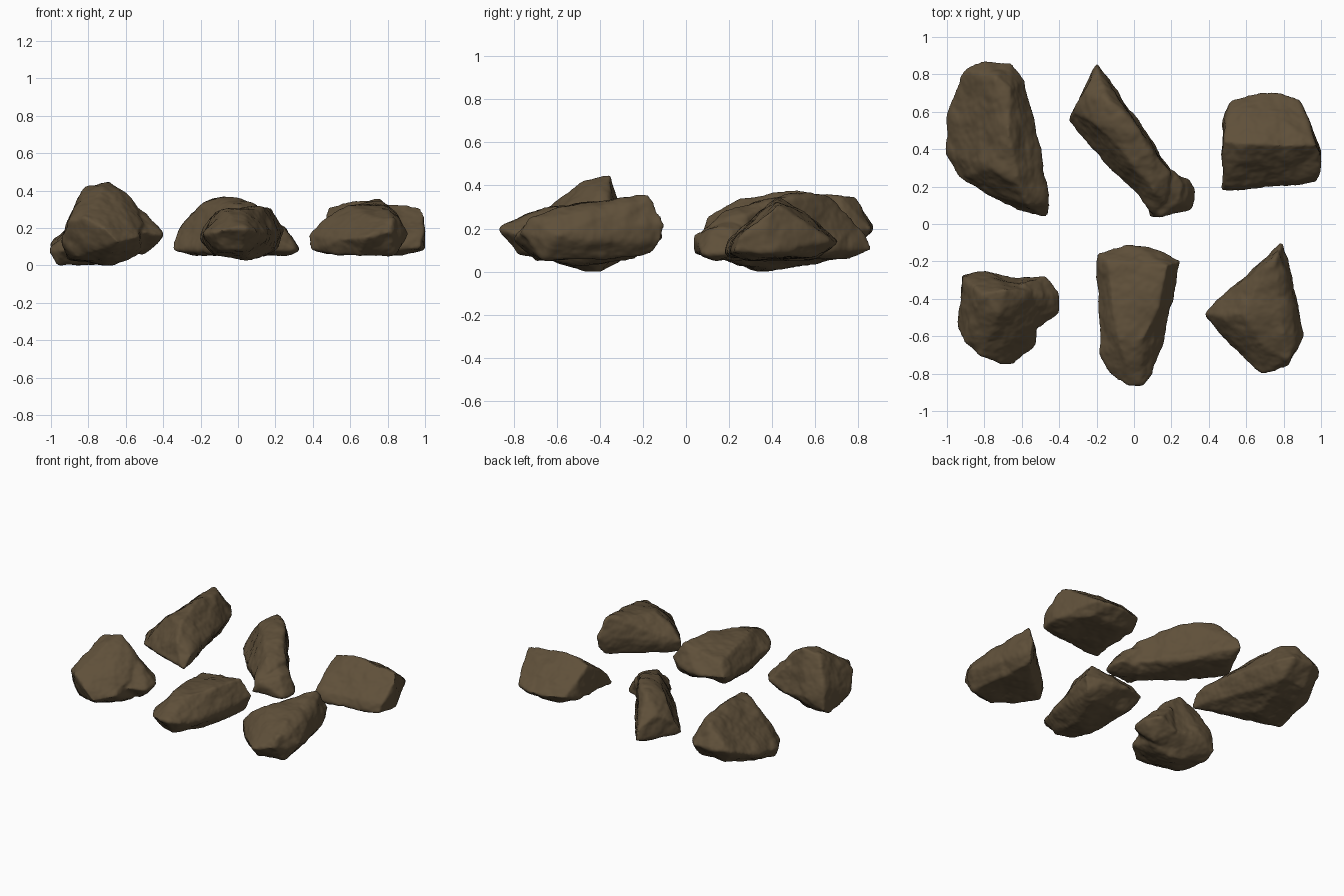
import bpy
import bmesh
from mathutils import Vector, noise

if "Cube" in bpy.data.objects:
    bpy.data.objects.remove(bpy.data.objects["Cube"], do_unlink=True)

UNIT = 0.01          # corner points are given in hundredths
VOXEL = 0.011

stone = bpy.data.materials.new("brown_stone")
stone.use_nodes = True
stone.diffuse_color = (0.115, 0.08, 0.042, 1)
shader = stone.node_tree.nodes["Principled BSDF"]
shader.inputs["Base Color"].default_value = stone.diffuse_color
shader.inputs["Roughness"].default_value = 0.9


def add_hull(bm, corners):
    """Wrap a convex block round a handful of corner points."""
    verts = [bm.verts.new(Vector(c) * UNIT) for c in corners]
    hull = bmesh.ops.convex_hull(bm, input=verts)
    loose = {g for g in hull["geom_interior"] + hull["geom_unused"]
             if isinstance(g, bmesh.types.BMVert)}
    bmesh.ops.delete(bm, geom=list(loose), context="VERTS")


def weather(mesh, seed):
    """Push the surface in and out: broad dents, chipped facets, fine grain."""
    shift = Vector((seed, -seed, seed)) * 3.7
    moved = []
    for v in mesh.vertices:
        p = v.co + shift
        dents = noise.noise(p * 6)
        facets = noise.voronoi(p * 7)[0][0] - 0.4
        grain = noise.fractal(p * 16, 0.9, 2.0, 3)
        offset = 0.002 + 0.012 * dents - 0.012 * facets + 0.005 * grain
        moved.append(v.co + v.normal * offset)
    for v, co in zip(mesh.vertices, moved):
        v.co = co
        v.co.z = max(v.co.z, 0)


def rock(name, seed, *blocks):
    """Fuse blocks into one stone, round its edges and weather it."""
    bm = bmesh.new()
    for corners in blocks:
        add_hull(bm, corners)
    mesh = bpy.data.meshes.new(name)
    bm.to_mesh(mesh)
    bm.free()
    obj = bpy.data.objects.new(name, mesh)
    bpy.context.collection.objects.link(obj)

    fuse = obj.modifiers.new("fuse", "REMESH")
    fuse.mode = "VOXEL"
    fuse.voxel_size = VOXEL
    soften = obj.modifiers.new("soften", "SMOOTH")
    soften.factor = 0.5
    soften.iterations = 6
    graph = bpy.context.evaluated_depsgraph_get()
    solid = bpy.data.meshes.new_from_object(obj.evaluated_get(graph))
    obj.modifiers.clear()
    obj.data = solid
    bpy.data.meshes.remove(mesh)

    weather(solid, seed)
    solid.name = name
    solid.materials.clear()
    solid.materials.append(stone)
    solid.shade_smooth()
    return obj


# Long ridged boulder: rim, crown, base
rock("back_right_boulder", 1, [
    (-101, 38, 8), (-97, 36, 0), (-99, 62, 12), (-91, 82, 20), (-80, 87, 20),
    (-66, 86, 20), (-58, 77, 19), (-51, 43, 20), (-45, 10, 18), (-46, 4, 10),
    (-50, 4, 13), (-62, 7, 12), (-82, 17, 10), (-94, 24, 8),
    (-74, 79, 34), (-66, 72, 35), (-67, 48, 38), (-61, 20, 32), (-56, 10, 25),
    (-75, 30, 32),
    (-85, 75, 7), (-65, 75, 7), (-75, 40, 0), (-60, 15, 6), (-85, 30, 1)])

# Slanting blade, arched along its length and flat across, with a low front foot
rock("back_middle_blade", 2, [
    (-20, 87, 10), (-20, 84, 17), (-35, 55, 8), (-33, 60, 18), (-26, 72, 25),
    (12, 5, 8), (10, 6, 17), (22, 26, 10), (-10, 34, 9), (10, 43, 12),
    (-14, 66, 35), (-20, 53, 32), (-10, 52, 36), (-1, 55, 35), (-2, 34, 33),
    (7, 41, 34), (10, 18, 29), (19, 28, 26), (17, 12, 23),
    (-20, 75, 6), (10, 12, 5), (-25, 55, 6), (0, 55, 6)],
    [(8, 4, 8), (14, 4, 17), (30, 24, 9), (33, 18, 8), (32, 8, 8),
     (27, 22, 20), (20, 30, 20), (24, 13, 21), (8, 30, 26), (5, 30, 5),
     (24, 14, 5)])

# Wedge with a crosswise ridge
rock("back_left_wedge", 3, [
    (47, 18, 8), (48, 20, 15), (98, 22, 9), (99, 24, 15), (100, 38, 27),
    (100, 39, 9), (48, 44, 31), (98, 42, 31), (60, 43, 35), (75, 42, 35),
    (48, 54, 11), (51, 67, 15), (62, 70, 14), (75, 71, 14), (88, 67, 14),
    (91, 54, 12), (60, 55, 27), (80, 55, 27),
    (55, 30, 6), (90, 30, 6), (60, 60, 6), (85, 60, 6)])

# Tall peaked stone with a shoulder on one side
rock("front_right_peak", 4, [
    (-92, -27, 8), (-91, -29, 22), (-78, -25, 15), (-60, -29, 12),
    (-94, -56, 12), (-91, -63, 23), (-85, -62, 30), (-82, -71, 26),
    (-72, -75, 20), (-64, -75, 12), (-53, -66, 15), (-51, -54, 22),
    (-50, -36, 14), (-81, -37, 43), (-69, -35, 45), (-72, -48, 42),
    (-61, -55, 31), (-58, -40, 37), (-55, -36, 33), (-52, -46, 8),
    (-91, -35, 3), (-70, -40, -1), (-70, -60, 3), (-55, -45, 5), (-86, -60, 4)],
    [(-60, -28, 12), (-47, -28, 18), (-40, -36, 17), (-40, -48, 16),
     (-50, -56, 18), (-50, -40, 6), (-56, -38, 33), (-48, -40, 26),
     (-62, -50, 10), (-65, -40, 5), (-60, -32, 32)])

# Tapering slab
rock("front_middle_slab", 5, [
    (-20, -25, 14), (-20, -15, 17), (-2, -11, 16), (14, -14, 16),
    (26, -19, 19), (21, -40, 16), (13, -72, 15), (10, -81, 18), (4, -87, 20),
    (-3, -87, 20), (-12, -82, 18), (-18, -70, 17), (-19, -50, 15),
    (-14, -20, 25), (18, -22, 31), (13, -45, 31), (5, -62, 31), (-8, -62, 30),
    (-3, -78, 26), (-12, -40, 29), (-14, -25, 8), (15, -25, 6), (22, -22, 9),
    (8, -50, 3), (2, -78, 8), (-10, -75, 8), (-12, -60, 5)])

# Pointed stone with a raised rear tip
rock("front_left_spur", 6, [
    (79, -10, 22), (79, -11, 14), (76, -17, 36), (79, -20, 33), (70, -20, 16),
    (54, -36, 14), (37, -48, 16), (39, -50, 8), (50, -60, 15), (57, -71, 14),
    (68, -80, 15), (82, -77, 18), (83, -73, 25), (91, -60, 17), (87, -62, 25),
    (86, -40, 14), (78, -32, 33), (68, -44, 33), (58, -48, 32), (47, -49, 26),
    (52, -42, 26), (80, -58, 30), (70, -66, 27),
    (76, -16, 8), (50, -50, 6), (65, -70, 5), (84, -66, 6), (80, -40, 6)])
